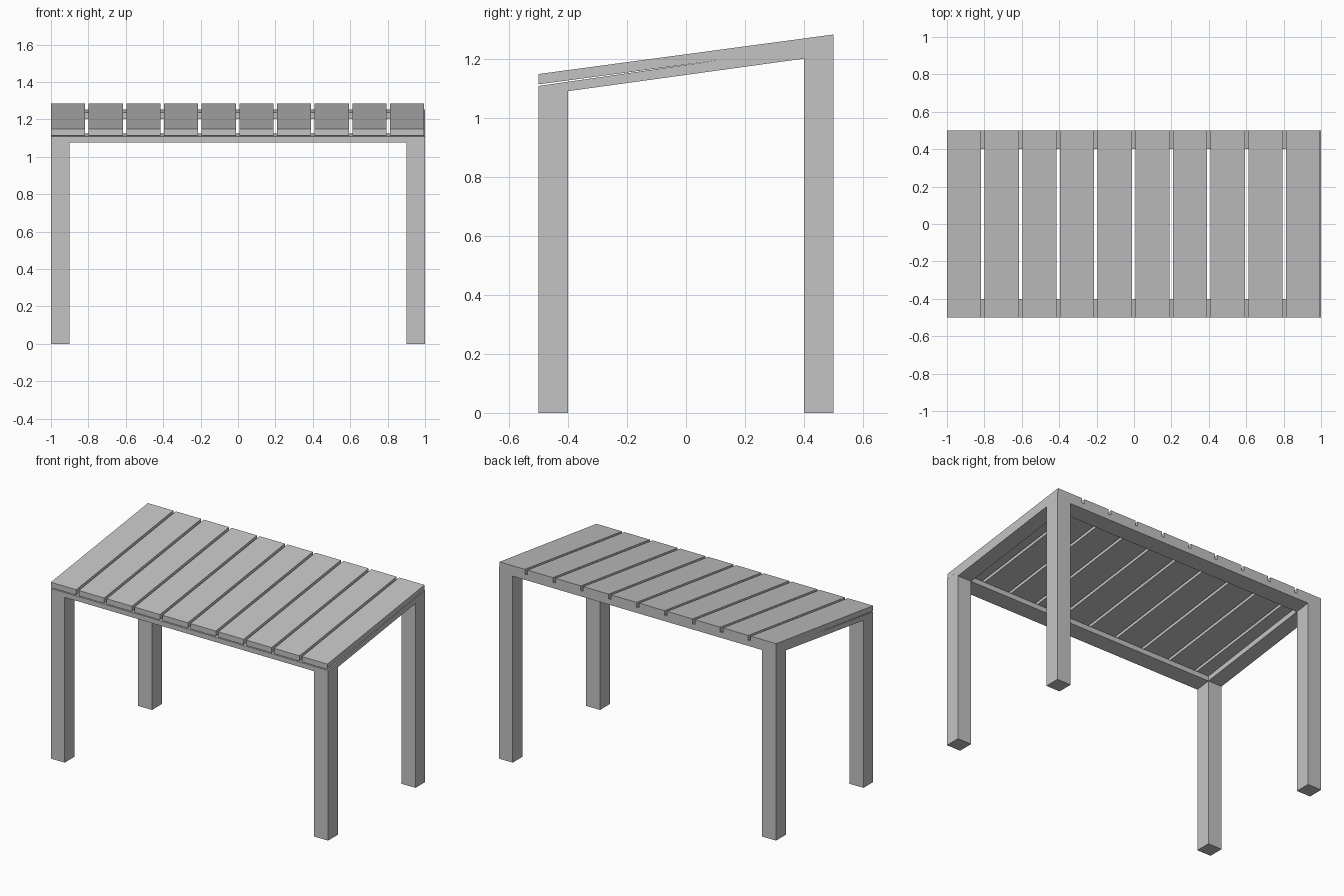
import bpy, bmesh

if "Cube" in bpy.data.objects:
    bpy.data.objects.remove(bpy.data.objects["Cube"], do_unlink=True)

grey = bpy.data.materials.new("plain_grey")
grey.use_nodes = True
colour = (0.55, 0.55, 0.55, 1)
grey.diffuse_color = colour
grey.node_tree.nodes["Principled BSDF"].inputs["Base Color"].default_value = colour


def extrude_x(name, profile, x0, x1):
    """Extrude a (y, z) profile along x."""
    bm = bmesh.new()
    face = bm.faces.new([bm.verts.new((x0, y, z)) for y, z in profile])
    out = bmesh.ops.extrude_face_region(bm, geom=[face])
    moved = [v for v in out["geom"] if isinstance(v, bmesh.types.BMVert)]
    bmesh.ops.translate(bm, verts=moved, vec=(x1 - x0, 0, 0))
    bmesh.ops.recalc_face_normals(bm, faces=bm.faces)
    mesh = bpy.data.meshes.new(name)
    bm.to_mesh(mesh)
    bm.free()
    mesh.materials.append(grey)
    obj = bpy.data.objects.new(name, mesh)
    bpy.context.collection.objects.link(obj)


def rail_top(y):
    return 1.181 + 0.143 * y


def rail_bottom(y):
    return 1.147 + 0.138 * y


HALF, INNER = 0.5, 0.4

# Side frames: two legs joined by a sloping rail
side = [(-HALF, 0), (-INNER, 0), (-INNER, rail_bottom(-INNER)),
        (INNER, rail_bottom(INNER)), (INNER, 0), (HALF, 0),
        (HALF, rail_top(HALF)), (-HALF, rail_top(-HALF))]
extrude_x("right_leg_frame", side, -1, -0.9)
extrude_x("left_leg_frame", side, 0.9, 1)

# Front and back rails between the side frames
for name, y0, y1 in (("front_rail", -HALF, -INNER), ("back_rail", INNER, HALF)):
    extrude_x(name, [(y0, rail_bottom(y0)), (y1, rail_bottom(y1)),
                     (y1, rail_top(y1)), (y0, rail_top(y0))], -0.9, 0.9)

# Sloping top slats with narrow gaps
slat = [(-HALF, 1.115), (HALF, 1.249), (HALF, 1.284), (-HALF, 1.15)]
for i in range(10):
    x = -1 + 0.2014 * i
    extrude_x(f"slat_{i + 1}", slat, x, x + 0.183)
